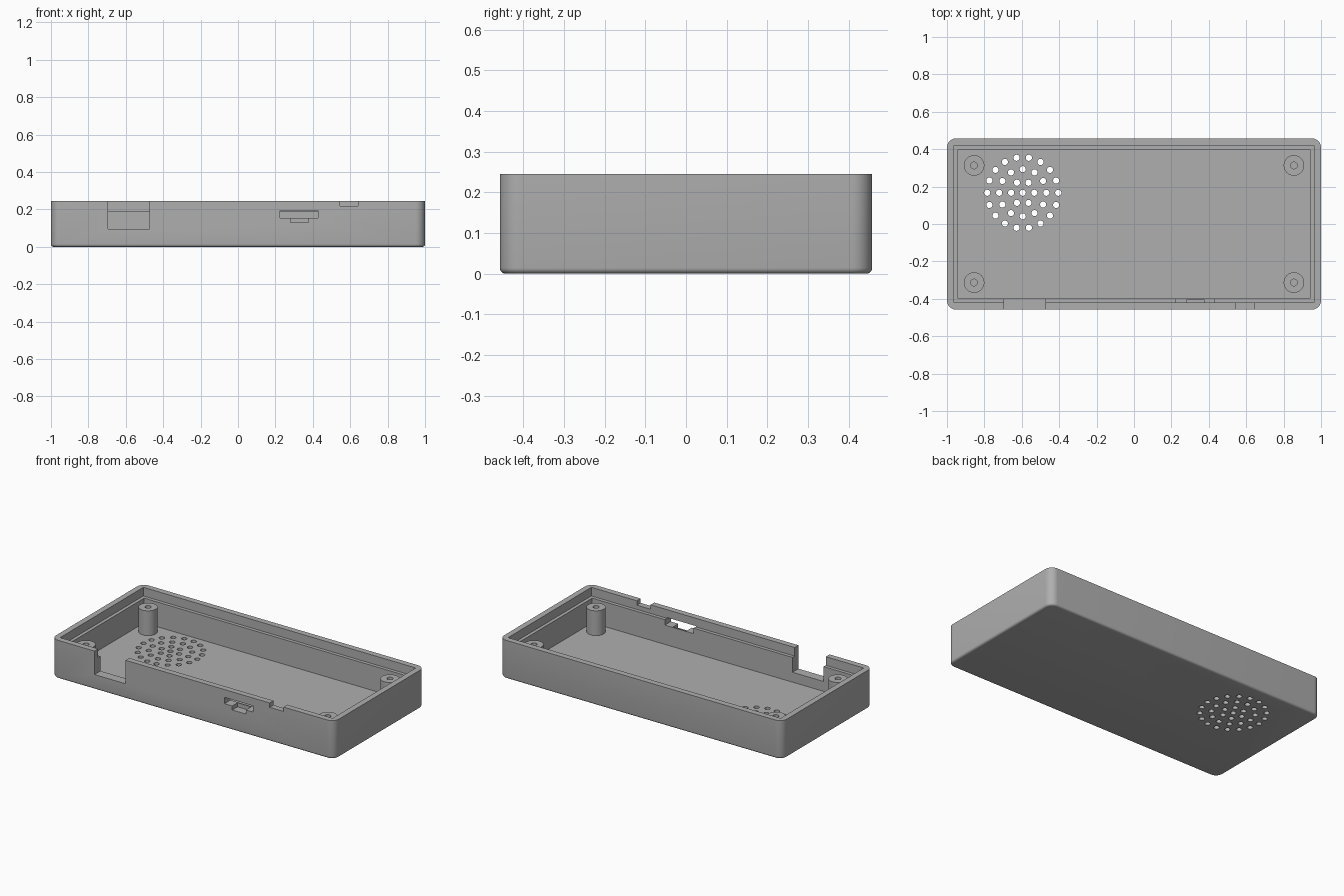
import bpy, bmesh
from math import radians, cos, sin, tau
from mathutils import Matrix, Vector

cube = bpy.data.objects.get("Cube")
if cube:
    bpy.data.objects.remove(cube, do_unlink=True)

# Overall sizes
HALF_X, HALF_Y, HEIGHT = 1.0, 0.458, 0.245
FLOOR, LEDGE = 0.032, 0.19

grey = bpy.data.materials.new("plain grey plastic")
grey.use_nodes = True
colour = (0.43, 0.43, 0.43, 1)
grey.diffuse_color = colour
grey.node_tree.nodes["Principled BSDF"].inputs["Base Color"].default_value = colour


def add_object(name, bm):
    bmesh.ops.recalc_face_normals(bm, faces=bm.faces[:])
    mesh = bpy.data.meshes.new(name)
    bm.to_mesh(mesh)
    bm.free()
    mesh.materials.append(grey)
    obj = bpy.data.objects.new(name, mesh)
    bpy.context.collection.objects.link(obj)
    return obj


def box(bm, x0, x1, y0, y1, z0, z1):
    size = Matrix.Diagonal((x1 - x0, y1 - y0, z1 - z0, 1))
    centre = Vector((x0 + x1, y0 + y1, z0 + z1)) / 2
    bmesh.ops.create_cube(bm, size=1, matrix=Matrix.Translation(centre) @ size)


def activate(obj):
    bpy.ops.object.select_all(action='DESELECT')
    obj.select_set(True)
    bpy.context.view_layer.objects.active = obj


def cut(obj, cutter_bm):
    cutter = add_object("cutter", cutter_bm)
    cutter.hide_render = True
    mod = obj.modifiers.new("cut", 'BOOLEAN')
    mod.operation, mod.solver, mod.object = 'DIFFERENCE', 'EXACT', cutter
    activate(obj)
    bpy.ops.object.modifier_apply(modifier=mod.name)
    bpy.data.objects.remove(cutter, do_unlink=True)


def cut_box(obj, *bounds):
    bm = bmesh.new()
    box(bm, *bounds)
    cut(obj, bm)


# Outer shell: rounded upright corners, then a softened bottom edge
bm = bmesh.new()
box(bm, -HALF_X, HALF_X, -HALF_Y, HALF_Y, 0, HEIGHT)
upright = [e for e in bm.edges if abs(e.verts[0].co.z - e.verts[1].co.z) > 0.1]
bmesh.ops.bevel(bm, geom=upright, offset=0.05, segments=10, profile=0.5, affect='EDGES')
bottom = [e for e in bm.edges if all(v.co.z < 0.001 for v in e.verts)]
bmesh.ops.bevel(bm, geom=bottom, offset=0.014, segments=4, profile=0.5, affect='EDGES')
case = add_object("case_shell", bm)

# Main cavity and the wider rebate for the lid
cut_box(case, -0.942, 0.942, -0.398, 0.398, FLOOR, 0.4)
cut_box(case, -0.963, 0.963, -0.42, 0.42, LEDGE, 0.4)

# Front wall openings: deep notch, socket slot, shallow recess, small top notch
cut_box(case, -0.694, -0.474, -0.6, -0.38, 0.095, 0.4)
cut_box(case, 0.225, 0.428, -0.6, -0.38, 0.155, 0.195)
cut_box(case, 0.28, 0.376, -0.6, -0.405, 0.129, 0.16)
cut_box(case, 0.545, 0.642, -0.6, -0.38, 0.217, 0.4)

# Speaker grille: concentric rings of round holes
bm = bmesh.new()
for radius, count in ((0, 1), (0.062, 6), (0.126, 12), (0.19, 18)):
    for i in range(count):
        a = tau * i / count
        place = Matrix.Translation((-0.595 + radius * cos(a), 0.167 + radius * sin(a), 0))
        bmesh.ops.create_cone(bm, cap_ends=True, segments=20, radius1=0.0165,
                              radius2=0.0165, depth=0.15, matrix=place)
cut(case, bm)

# Screw posts with blind holes, turned from a profile
profile = [(0, FLOOR + 0.002), (0.018, FLOOR + 0.002), (0.018, LEDGE),
           (0.055, LEDGE), (0.055, FLOOR - 0.004)]


def screw_post(name, x, y):
    bm = bmesh.new()
    verts = [bm.verts.new((r, 0, z)) for r, z in profile]
    edges = [bm.edges.new(pair) for pair in zip(verts, verts[1:])]
    bmesh.ops.spin(bm, geom=verts + edges, cent=(0, 0, 0), axis=(0, 0, 1),
                   angle=tau, steps=32)
    bmesh.ops.remove_doubles(bm, verts=bm.verts[:], dist=0.0001)
    rim = [e for e in bm.edges if e.is_boundary]
    bmesh.ops.holes_fill(bm, edges=rim, sides=0)
    bmesh.ops.translate(bm, verts=bm.verts[:], vec=(x, y, 0))
    return add_object(name, bm)


parts = [case]
for side, x in (("right", -0.855), ("left", 0.855)):
    for end, y in (("front", -0.313), ("back", 0.313)):
        parts.append(screw_post(f"screw_post_{end}_{side}", x, y))

# Smooth the rounded surfaces, keep the edges crisp
for part in parts:
    activate(part)
    bpy.ops.object.shade_smooth_by_angle(angle=radians(30))
